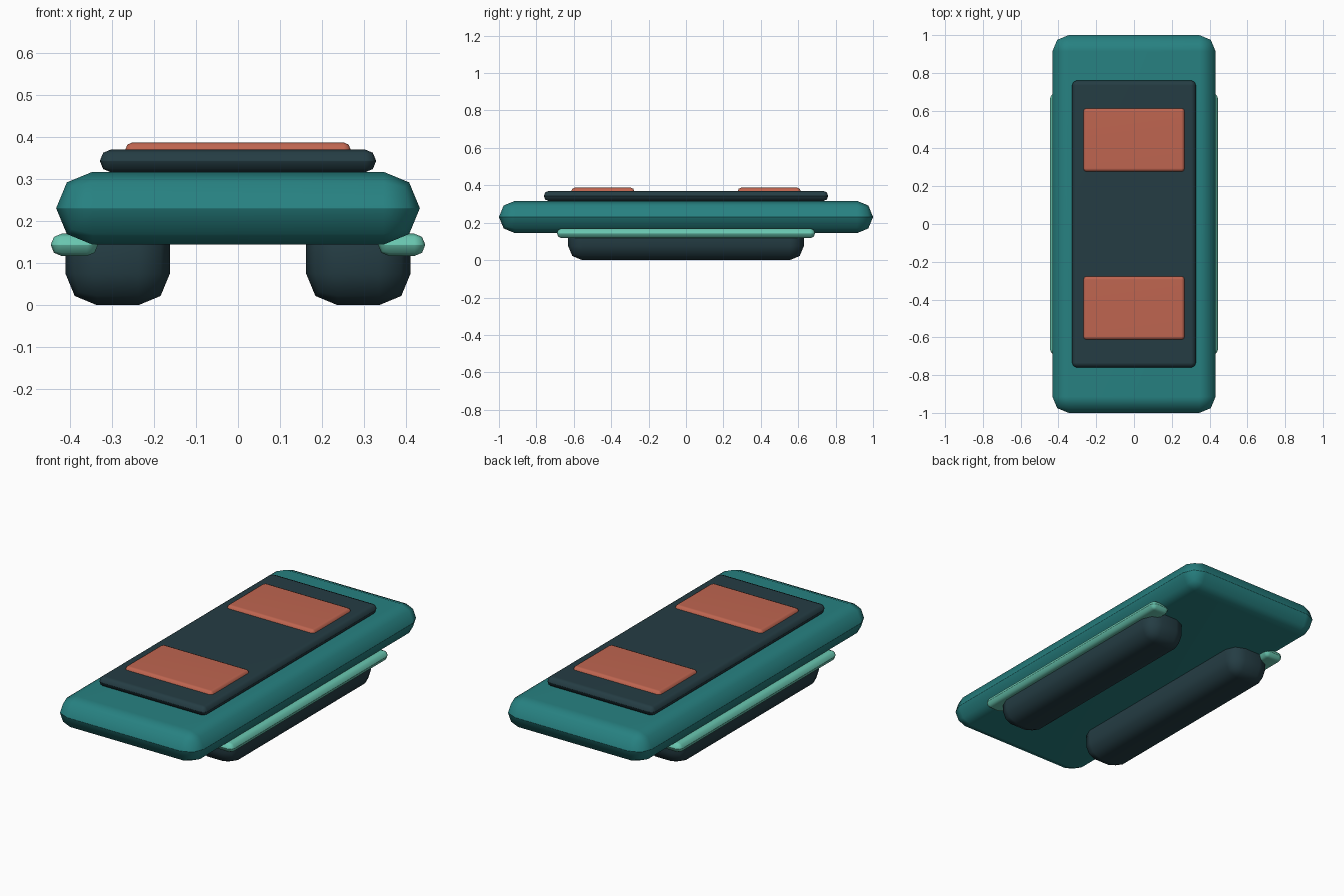
import bpy

cube = bpy.data.objects.get("Cube")
if cube:
    bpy.data.objects.remove(cube, do_unlink=True)


def make_material(name, color):
    mat = bpy.data.materials.new(name)
    mat.use_nodes = True
    mat.diffuse_color = (*color, 1)
    mat.node_tree.nodes["Principled BSDF"].inputs["Base Color"].default_value = (*color, 1)
    return mat


teal = make_material("teal", (0.02, 0.22, 0.22))
slate = make_material("dark slate", (0.018, 0.046, 0.057))
coral = make_material("coral", (0.52, 0.13, 0.08))
mint = make_material("mint", (0.14, 0.56, 0.43))


def rounded_box(name, low, high, bevel, mat):
    """Box between two corners with two-step rounded edges."""
    center = [(a + b) / 2 for a, b in zip(low, high)]
    size = [b - a for a, b in zip(low, high)]
    bpy.ops.mesh.primitive_cube_add(size=1, location=center)
    obj = bpy.context.object
    obj.name = name
    obj.scale = size
    bpy.ops.object.transform_apply(location=False, rotation=False, scale=True)
    obj.data.materials.append(mat)
    bpy.ops.object.shade_smooth()
    mod = obj.modifiers.new("rounded edges", 'BEVEL')
    mod.width = bevel
    mod.segments = 2
    mod.limit_method = 'NONE'
    normals = obj.modifiers.new("flat face normals", 'WEIGHTED_NORMAL')
    normals.keep_sharp = True
    return obj


# Main slab and raised deck
rounded_box("body", (-0.432, -1, 0.144), (0.432, 1, 0.317), 0.086, teal)
rounded_box("deck", (-0.328, -0.76, 0.316), (0.328, 0.76, 0.37), 0.026, slate)

# Pads on the deck, front and back
for label, y in (("front", -0.445), ("back", 0.445)):
    rounded_box(label + "_pad", (-0.268, y - 0.168, 0.351), (0.268, y + 0.168, 0.387), 0.0175, coral)

# Runners and slim side rails, mirrored left and right
for label, x in (("left", 1), ("right", -1)):
    cx = x * 0.286
    rounded_box(label + "_runner", (cx - 0.124, -0.63, 0), (cx + 0.124, 0.63, 0.22), 0.075, slate)
    cx = x * 0.389
    rounded_box(label + "_rail", (cx - 0.056, -0.69, 0.117), (cx + 0.056, 0.69, 0.17), 0.026, mint)
